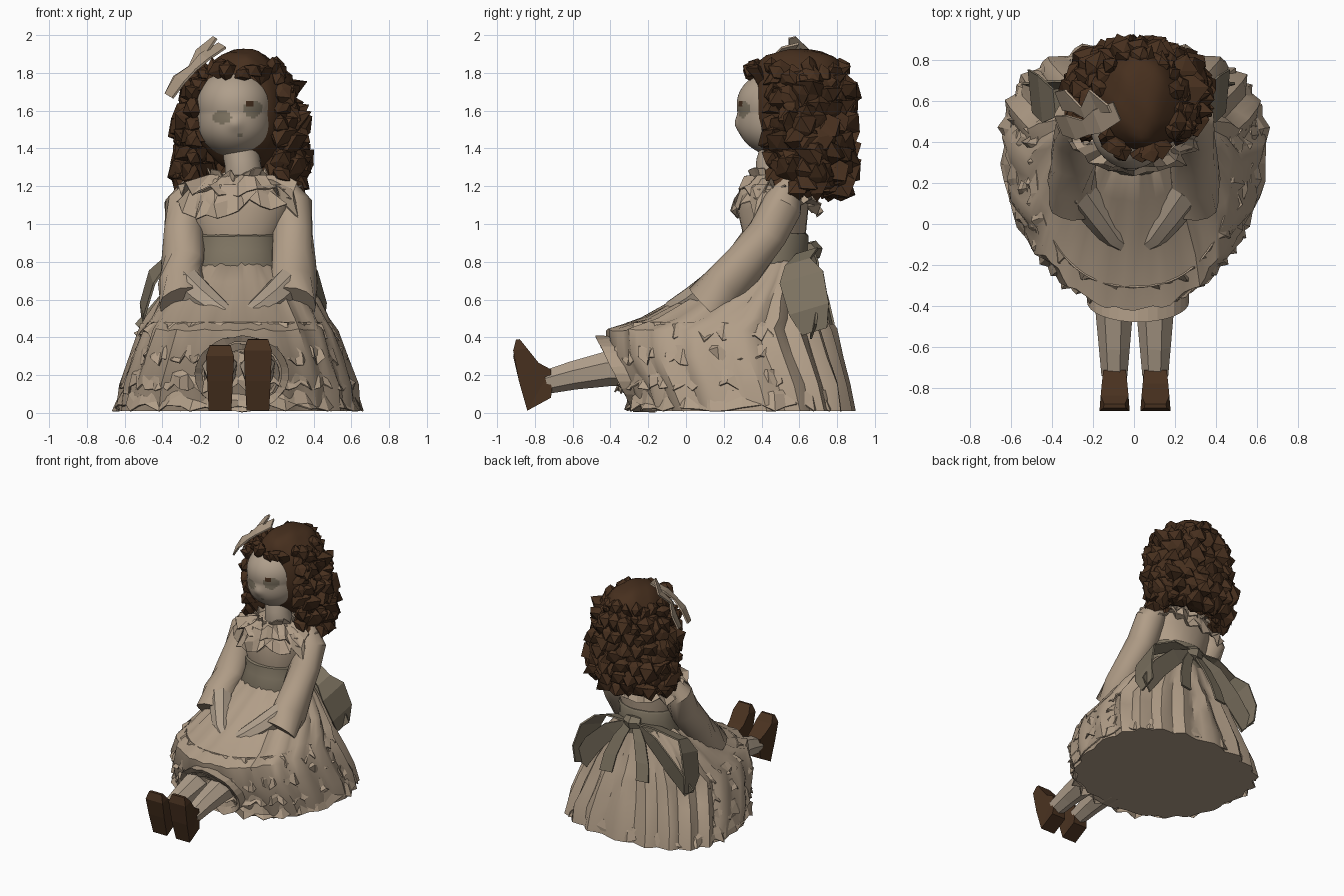
import bpy, bmesh, math, random
from mathutils import Vector

random.seed(7)
if "Cube" in bpy.data.objects:
    bpy.data.objects.remove(bpy.data.objects["Cube"])
TAU = math.tau


def material(name, rgb):
    m = bpy.data.materials.new(name)
    m.use_nodes = True
    m.diffuse_color = (*rgb, 1)
    m.node_tree.nodes["Principled BSDF"].inputs["Base Color"].default_value = (*rgb, 1)
    return m


DRESS = material("dress cloth", (0.44, 0.34, 0.245))
SKIN = material("skin", (0.43, 0.345, 0.26))
SASH = material("sash cloth", (0.21, 0.175, 0.122))
HAIR = material("brown hair", (0.063, 0.029, 0.013))
SHOE = material("brown leather", (0.066, 0.031, 0.014))


def finish(name, bm, mats, smooth=None):
    bmesh.ops.recalc_face_normals(bm, faces=bm.faces)
    mesh = bpy.data.meshes.new(name)
    bm.to_mesh(mesh)
    bm.free()
    ob = bpy.data.objects.new(name, mesh)
    bpy.context.collection.objects.link(ob)
    for m in mats:
        mesh.materials.append(m)
    if smooth:
        bpy.ops.object.select_all(action='DESELECT')
        ob.select_set(True)
        bpy.context.view_layer.objects.active = ob
        bpy.ops.object.shade_smooth_by_angle(angle=math.radians(smooth))
    return ob


def loft(name, rings, mat, smooth=None, caps=True, closed=True):
    bm = bmesh.new()
    rows = [[bm.verts.new(p) for p in r] for r in rings]
    n = len(rows[0])
    for a, b in zip(rows, rows[1:]):
        for i in range(n if closed else n - 1):
            j = (i + 1) % n
            bm.faces.new((a[i], a[j], b[j], b[i]))
    if caps and closed:
        bm.faces.new(rows[0])
        bm.faces.new(rows[-1])
    return finish(name, bm, [mat], smooth)


def oval(z, rx, front, back, n=24, wave=0, folds=0, jitter=0, blunt=1.0, mid=0.5, arc=(0, TAU)):
    """Egg-shaped ring from y=front to y=back, with deeper folds behind."""
    yc = front + (back - front) * mid
    ring = []
    for i in range(n):
        a = arc[0] + (arc[1] - arc[0]) * i / n
        c, s = math.cos(a), math.sin(a)
        k = 1 + wave * (1 + 0.5 * s) * math.cos(folds * a) + random.uniform(-jitter, jitter)
        x = rx * math.copysign(abs(c) ** blunt, c) * k
        y = yc + (back - yc if s > 0 else yc - front) * math.copysign(abs(s) ** blunt, s) * k
        ring.append(Vector((x, y, z + random.uniform(-jitter, jitter) * (0.5 if z > 0.02 else 0))))
    return ring


def tube(name, path, radii, mat, n=10, smooth=None, jitter=0):
    pts = [Vector(p) for p in path]
    rings = []
    for i, p in enumerate(pts):
        d = (pts[min(i + 1, len(pts) - 1)] - pts[max(i - 1, 0)]).normalized()
        u = d.cross(Vector((0.1, 1, 0.9))).normalized()
        v = d.cross(u)
        rings.append([p + (u * math.cos(TAU * k / n) + v * math.sin(TAU * k / n))
                      * radii[i] * random.uniform(1 - jitter, 1 + jitter) for k in range(n)])
    return loft(name, rings, mat, smooth)


def ribbon(name, path, widths, axis, mat):
    ax = Vector(axis).normalized()
    rings = [[Vector(p) - ax * w, Vector(p) + ax * w] for p, w in zip(path, widths)]
    loft(name, rings, mat, closed=False).modifiers.new("thickness", 'SOLIDIFY').thickness = 0.012


def frill(name, upper, lower, mat, ruffle=0.02, closed=True):
    """Ragged strip of lace between two rings, zigzagging in and out."""
    rings = [upper]
    for f in (0.5, 1):
        ring = []
        for i, (a, b) in enumerate(zip(upper, lower)):
            out = Vector((b.x, b.y - 0.4, 0)).normalized()
            p = a.lerp(b, f) + out * (ruffle * f * (0.6 if i % 2 else -0.6) + random.uniform(-ruffle, ruffle))
            p.z = max(0.01, p.z + random.uniform(-ruffle, ruffle) * 1.8)
            ring.append(p)
        rings.append(ring)
    ob = loft(name, rings, mat, caps=False, closed=closed)
    ob.modifiers.new("thickness", 'SOLIDIFY').thickness = 0.008


# Skirt: height, half width, front, back, fold depth, bluntness
SKIRT = [(0.01, 0.635, -0.25, 0.88, 0.028, 0.82), (0.15, 0.615, -0.31, 0.855, 0.03, 0.82),
         (0.3, 0.565, -0.40, 0.815, 0.03, 0.86), (0.44, 0.515, -0.42, 0.775, 0.03, 0.92),
         (0.5, 0.475, -0.24, 0.75, 0.03, 0.92), (0.6, 0.42, -0.05, 0.71, 0.028, 1),
         (0.7, 0.34, 0.11, 0.68, 0.025, 1), (0.8, 0.24, 0.26, 0.65, 0.01, 1)]
loft("skirt", [oval(z, rx, f, b, 80, w, 20, 0.014, bl, 0.6) for z, rx, f, b, w, bl in SKIRT], DRESS, 35)


# Lace tiers: the hem goes all round, the others only across the front and sides
def tier(name, z, rx, f, b, drop, flare, arc=(0, TAU)):
    upper, lower = [oval(z - d, rx + e, f - e * 0.5, b + e * 0.6, 56, blunt=0.87, mid=0.6, arc=arc)
                    for d, e in ((0, 0), (drop, flare))]
    frill(name, upper, lower, DRESS, 0.018, arc[0] == 0)


FRONT = (math.pi * 0.9, math.pi * 2.1)
tier("hem_lace", 0.12, 0.61, -0.29, 0.85, 0.1, 0.04)
tier("lower_lace", 0.23, 0.58, -0.34, 0.83, 0.1, 0.03, FRONT)
tier("middle_lace", 0.36, 0.53, -0.395, 0.79, 0.08, 0.03, FRONT)
tier("knee_lace", 0.48, 0.48, -0.31, 0.75, 0.07, 0.05, FRONT)

# Petticoat rings around the legs
for i, r in enumerate((0.25, 0.2, 0.15)):
    ring = [[Vector((0.02 + q * math.cos(TAU * k / 32), y - 0.1 * math.sin(TAU * k / 32),
                     0.2 + 0.8 * q * math.sin(TAU * k / 32) + random.uniform(0, 0.012)))
             for k in range(32)] for q, y in ((r, -0.26), (r, -0.38 + 0.03 * i), (r - 0.04, -0.36 + 0.03 * i))]
    loft("petticoat", ring, DRESS, caps=False)

# Bodice, neck and sash
BODICE = [(0.74, 0.25, 0.24, 0.65), (0.85, 0.21, 0.29, 0.63), (0.95, 0.22, 0.3, 0.635),
          (1.08, 0.28, 0.27, 0.65), (1.18, 0.29, 0.31, 0.65), (1.23, 0.2, 0.35, 0.62), (1.26, 0.11, 0.38, 0.6)]
loft("bodice", [oval(*r, 24, jitter=0.012) for r in BODICE], DRESS, 40)
loft("sash", [oval(z, rx, f, b, 24, jitter=0.004) for z, rx, f, b in
              ((0.75, 0.25, 0.235, 0.66), (0.77, 0.255, 0.23, 0.665), (0.86, 0.225, 0.27, 0.65),
               (0.935, 0.23, 0.285, 0.65), (0.95, 0.22, 0.31, 0.64))], SASH, 40)
tube("neck", [(0.03, 0.49, 1.18), (0.03, 0.465, 1.26), (0.025, 0.465, 1.32), (0.01, 0.5, 1.42)],
     [0.11, 0.1, 0.095, 0.1], SKIN, 20, 40)

# Collar ruffles
frill("collar_lace", oval(1.26, 0.15, 0.36, 0.61, 36), oval(1.18, 0.31, 0.26, 0.69, 36), DRESS, 0.026)
frill("shoulder_lace", oval(1.21, 0.25, 0.31, 0.66, 36), oval(1.08, 0.34, 0.25, 0.7, 36), DRESS, 0.032)
frill("neck_lace", oval(1.2, 0.12, 0.37, 0.6, 26), oval(1.27, 0.16, 0.33, 0.64, 26), DRESS, 0.016)

for s, side in ((1, "left"), (-1, "right")):
    # Loose sleeve, then the hand resting on the lap
    tube(side + "_sleeve", [(s * 0.23, 0.55, 1.2), (s * 0.28, 0.51, 1.1), (s * 0.285, 0.43, 0.95),
                            (s * 0.295, 0.32, 0.8), (s * 0.30, 0.22, 0.68), (s * 0.285, 0.11, 0.57)],
         [0.07, 0.11, 0.11, 0.115, 0.125, 0.13], DRESS, 14, 35, 0.04)
    tube(side + "_hand", [(s * 0.27, 0.17, 0.68), (s * 0.18, 0.05, 0.6), (s * 0.1, -0.06, 0.54),
                          (s * 0.02, -0.13, 0.5)], [0.09, 0.08, 0.065, 0.03], SKIN, 8, 40)
    # Stocking leg
    x = 0.105 if s > 0 else -0.095
    tube(side + "_leg", [(x, -0.2, 0.25), (x, -0.42, 0.235), (x, -0.6, 0.2), (x, -0.74, 0.165)],
         [0.1, 0.095, 0.078, 0.065], SKIN, 7)
    # Shoe: slices from heel to toe, with half widths
    lift = 0 if s > 0 else -0.03
    sole = [(-0.715, 0.08), (-0.84, 0.012), (-0.885, 0.17), (-0.915, 0.33 + lift), (-0.9, 0.388 + lift)]
    top = [(-0.71, 0.12), (-0.715, 0.23), (-0.78, 0.265), (-0.84, 0.34 + lift), (-0.88, 0.39 + lift)]
    half = [0.06, 0.06, 0.068, 0.074, 0.055]
    loft(side + "_shoe", [[Vector((x + e * w * k, y, z)) for e, k, (y, z) in
                           ((-1, 1, a), (1, 1, a), (1, 0.92, b), (-1, 0.92, b))]
                          for a, b, w in zip(sole, top, half)], SHOE)
    # Sash bow loop and tails at the back
    o = 0 if s > 0 else -0.05
    ribbon(side + "_bow_loop", [(0.02 * s, 0.66, 0.86), (s * 0.2, 0.64, 0.86), (s * 0.34 + o, 0.59, 0.8),
                                (s * 0.41 + o, 0.61, 0.72), (s * 0.46 + o, 0.65, 0.55), (s * 0.45 + o, 0.68, 0.43)],
           [0.03, 0.06, 0.07, 0.12, 0.11, 0.07], (0.1 * s, 1, 0.3), SASH)
    ribbon(side + "_bow_back", [(0.02 * s, 0.67, 0.85), (s * 0.18, 0.69, 0.76), (s * 0.34, 0.69, 0.6),
                                (s * 0.45 + o, 0.68, 0.43)], [0.03, 0.06, 0.07, 0.06], (s, 0.3, 0.9), SASH)
    ribbon(side + "_bow_tail", [(0.02 * s, 0.67, 0.86), (s * 0.09, 0.71, 0.74), (s * 0.14, 0.75, 0.6),
                                (s * 0.16, 0.78, 0.47)], [0.03, 0.045, 0.05, 0.05], (1, 0.15, 0), SASH)
tube("bow_knot", [(-0.06, 0.65, 0.86), (0, 0.67, 0.86), (0.06, 0.65, 0.86)], [0.04, 0.055, 0.04], SASH, 6)

# Head with full cheeks and a small nose; the eyes and mouth are coloured faces
bm = bmesh.new()
bmesh.ops.create_uvsphere(bm, u_segments=88, v_segments=72, radius=1)
for v in bm.verts:
    n = v.co.copy()
    cheek = 1 + 0.28 * max(0, -n.z) ** 1.5 * (1 - n.z * n.z) + 0.2 * max(0, n.z) * (1 - n.z * n.z)
    v.co = Vector((-0.015 + 0.2 * n.x * cheek, 0.505 + 0.232 * n.y * cheek, 1.59 + 0.24 * n.z))
    if n.y < 0:
        v.co.y -= 0.015 * math.exp(-((v.co.x + 0.015) ** 2 + (v.co.z - 1.53) ** 2) / 0.0014)
for f in bm.faces:
    c = f.calc_center_median()
    if c.y > 0.45:
        continue
    if abs(c.x - 0.062) < 0.017 and abs(c.z - 1.64) < 0.014:
        f.material_index = 2
    elif (((c.x + 0.085) / 0.05) ** 2 + ((c.z - 1.565) / 0.034) ** 2 < 1
          or ((c.x - 0.078) / 0.05) ** 2 + ((c.z - 1.61) / 0.047) ** 2 < 1
          or abs(c.x - 0.012) < 0.012 and abs(c.z - 1.468) < 0.01):
        f.material_index = 1
finish("head", bm, [SKIN, SASH, HAIR], 60)

# Smooth hair crown, long and flat on top
bm = bmesh.new()
bmesh.ops.create_icosphere(bm, subdivisions=4, radius=1)
for v in bm.verts:
    n = v.co.copy()
    k = 1 + 0.025 * math.sin(9 * n.x + 4 * n.y) * math.sin(7 * n.y + 3 * n.z)
    flat = 1 + 0.7 * max(0, n.z) ** 3
    v.co = Vector((0.03 + 0.255 * n.x * k, 0.605 + 0.255 * n.y * k * flat, 1.6 + 0.328 * n.z * k))
finish("hair_crown", bm, [HAIR], 30)

# Curls: jagged clumps in rows, leaving the face open
bm = bmesh.new()


def curl(x, y, z, r):
    new = bmesh.ops.create_icosphere(bm, subdivisions=1, radius=r)["verts"]
    for v in new:
        v.co = v.co * random.uniform(0.5, 1.28) + Vector((x, y, z))


ROWS = [(1.21, 0.3, 0.17, 20), (1.29, 0.31, 0.2, 21), (1.37, 0.31, 0.21, 21), (1.45, 0.31, 0.22, 21),
        (1.53, 0.295, 0.225, 21), (1.61, 0.28, 0.225, 21), (1.69, 0.265, 0.225, 21), (1.76, 0.235, 0.23, 20),
        (1.81, 0.2, 0.235, 20)]
for row, (z, rx, ry, count) in enumerate(ROWS):
    for i in range(count):
        a = TAU * (i + 0.5 * (row % 2)) / count + random.uniform(-0.08, 0.08)
        x = 0.015 + rx * math.cos(a)
        y = 0.62 + ry * math.sin(a) + (0.03 if z < 1.4 else -0.04 if z > 1.74 else 0)
        r = random.uniform(0.065, 0.09)
        open_face = z < 1.78 and y < 0.53 and abs(x) < (0.225 if z < 1.7 else 0.2)
        if not open_face and not (z < 1.4 and y < 0.57 and abs(x) < 0.21):
            if z > 1.75:
                r *= 0.72
            curl(x, y, z + random.uniform(-0.025, 0.025), r)
            if z < 1.5 and y > 0.5:
                curl(0.85 * x, 0.62 + 0.75 * (y - 0.62), z, r)
# Locks framing the cheeks and neck
for z in (1.26, 1.35, 1.44, 1.53, 1.62, 1.7):
    for x in (-0.235, 0.225):
        curl(x, 0.46, z, 0.06)
finish("hair_curls", bm, [HAIR])

# Hair bow on the right side of the head
ribbon("hair_bow_front", [(-0.37, 0.48, 1.68), (-0.31, 0.47, 1.77), (-0.24, 0.47, 1.83), (-0.18, 0.5, 1.89),
                          (-0.085, 0.55, 1.95)], [0.05, 0.065, 0.04, 0.06, 0.05], (-0.34, 0.81, 0.2), DRESS)
ribbon("hair_bow_back", [(-0.37, 0.6, 1.68), (-0.32, 0.6, 1.77), (-0.25, 0.54, 1.83), (-0.2, 0.6, 1.91),
                         (-0.125, 0.56, 1.99)], [0.05, 0.06, 0.03, 0.06, 0.02], (-0.34, 0.81, 0.2), DRESS)
